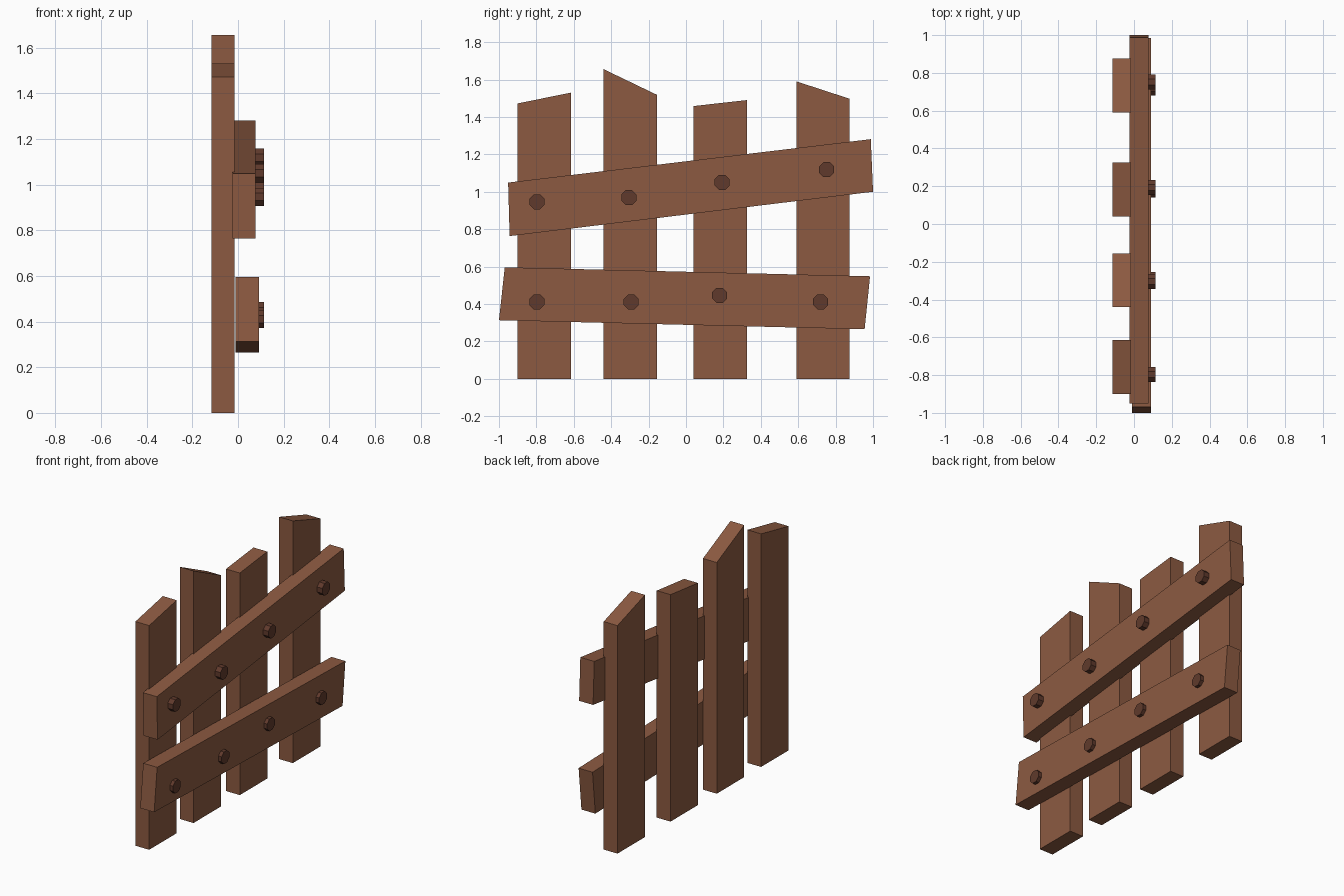
import bpy, bmesh, math

if "Cube" in bpy.data.objects:
    bpy.data.objects.remove(bpy.data.objects["Cube"])


def material(name, color):
    m = bpy.data.materials.new(name)
    m.diffuse_color = (*color, 1)
    m.use_nodes = True
    m.node_tree.nodes["Principled BSDF"].inputs["Base Color"].default_value = m.diffuse_color
    return m


wood = material("wood", (0.263, 0.102, 0.053))
dark = material("dark_bolt", (0.117, 0.042, 0.025))


def plank(name, profile, x0, x1, mat):
    """Extrude a (y, z) outline along x from x0 to x1."""
    bm = bmesh.new()
    face = bm.faces.new([bm.verts.new((x0, y, z)) for y, z in profile])
    ext = bmesh.ops.extrude_face_region(bm, geom=[face])["geom"]
    verts = [v for v in ext if isinstance(v, bmesh.types.BMVert)]
    bmesh.ops.translate(bm, verts=verts, vec=(x1 - x0, 0, 0))
    bmesh.ops.recalc_face_normals(bm, faces=bm.faces)
    me = bpy.data.meshes.new(name)
    bm.to_mesh(me)
    bm.free()
    me.materials.append(mat)
    ob = bpy.data.objects.new(name, me)
    bpy.context.collection.objects.link(ob)
    return ob


# Upright pickets with slanted tops: start y, top left z, top right z
W = 0.285
for i, (y, zl, zr) in enumerate([(-0.90, 1.472, 1.53), (-0.44, 1.655, 1.518),
                                 (0.04, 1.458, 1.49), (0.59, 1.59, 1.497)]):
    plank(f"picket_{i + 1}", [(y, 0), (y + W, 0), (y + W, zr), (y, zl)],
          -0.115, -0.015, wood)

# Crooked cross rails
plank("upper_rail", [(-0.943, 0.763), (1.0, 1.0), (0.988, 1.281), (-0.951, 1.049)],
      -0.025, 0.076, wood)
plank("lower_rail", [(-1.0, 0.313), (0.955, 0.265), (0.984, 0.548), (-0.969, 0.596)],
      -0.01, 0.091, wood)

# Octagonal bolt heads, one where each rail crosses a picket
R = 0.04 / math.cos(math.pi / 8)
bolts = {
    "upper_bolt": [(-0.797, 0.946), (-0.305, 0.969), (0.193, 1.05), (0.752, 1.118)],
    "lower_bolt": [(-0.797, 0.411), (-0.293, 0.411), (0.18, 0.446), (0.72, 0.411)],
}
for name, centres in bolts.items():
    for i, (y, z) in enumerate(centres):
        ring = [(y + R * math.cos((k + 0.5) * math.pi / 4),
                 z + R * math.sin((k + 0.5) * math.pi / 4)) for k in range(8)]
        plank(f"{name}_{i + 1}", ring, 0.05, 0.114, dark)
